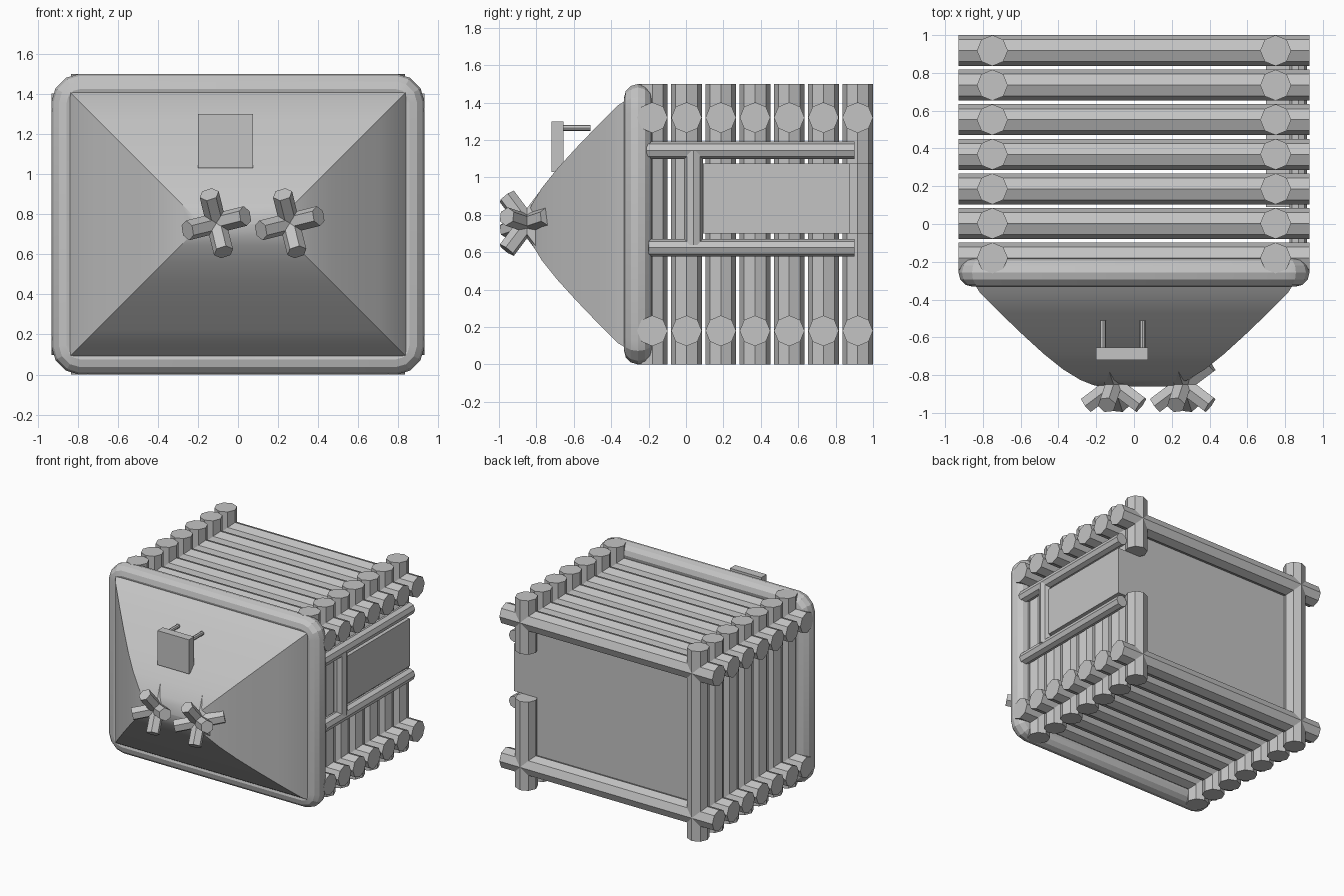
import bpy, bmesh, math
from mathutils import Vector, Matrix

if "Cube" in bpy.data.objects:
    bpy.data.objects.remove(bpy.data.objects["Cube"])

grey = bpy.data.materials.new("plain_grey")
grey.use_nodes = True
grey.diffuse_color = (0.55, 0.55, 0.55, 1)
grey.node_tree.nodes["Principled BSDF"].inputs["Base Color"].default_value = (0.55, 0.55, 0.55, 1)


def finish(name, bm):
    bmesh.ops.recalc_face_normals(bm, faces=bm.faces)
    mesh = bpy.data.meshes.new(name)
    bm.to_mesh(mesh)
    bm.free()
    mesh.materials.append(grey)
    obj = bpy.data.objects.new(name, mesh)
    bpy.context.collection.objects.link(obj)
    return obj


def log(name, start, end, radius, sides=8):
    """Straight faceted log between two points."""
    a, b = Vector(start), Vector(end)
    bm = bmesh.new()
    turn = (b - a).to_track_quat('Z', 'Y').to_matrix().to_4x4()
    bmesh.ops.create_cone(bm, cap_ends=True, segments=sides, radius1=radius, radius2=radius,
                          depth=(b - a).length, matrix=Matrix.Translation((a + b) / 2) @ turn)
    return finish(name, bm)


def box(name, low, high):
    a, b = Vector(low), Vector(high)
    bm = bmesh.new()
    bmesh.ops.create_cube(bm, size=1, matrix=Matrix.Translation((a + b) / 2) @ Matrix.Diagonal((b - a).to_4d()))
    return finish(name, bm)


# Log cage: seven rings of crossed logs
R = 0.082
sill, lintel = 0.70, 1.075
for i in range(7):
    y = -0.18 + i * 0.183
    log("floor_log", (-0.93, y, 0.18), (0.93, y, 0.18), R)
    log("roof_log", (-0.93, y, 1.32), (0.93, y, 1.32), R)
    log("plain_wall_log", (-0.75, y, 0), (-0.75, y, 1.5), R)
    if i < 2:
        log("window_wall_log", (0.75, y, 0), (0.75, y, 1.5), R)
    else:
        log("lower_window_log", (0.75, y, 0), (0.75, y, sill), R)
        log("upper_window_log", (0.75, y, lintel), (0.75, y, 1.5), R)

# Back wall and window
box("back_panel", (-0.75, 0.857, 0.18), (0.75, 0.878, 1.32))
box("window_pane", (0.70, 0.09, sill), (0.885, 0.878, lintel))
log("window_top_rail", (0.87, -0.21, 1.145), (0.87, 0.90, 1.145), 0.047)
log("window_bottom_rail", (0.87, -0.20, 0.625), (0.87, 0.90, 0.625), 0.047)
log("window_upright", (0.87, 0.04, 0.64), (0.87, 0.04, 1.14), 0.05)

# Rounded rim tube around the front
curve = bpy.data.curves.new("front_rim", 'CURVE')
curve.dimensions = '3D'
curve.bevel_depth = 0.075
curve.bevel_resolution = 4
curve.use_fill_caps = False
path = []
corner = 0.07
for k, (sx, sz) in enumerate([(1, 1), (-1, 1), (-1, -1), (1, -1)]):
    for step in range(4):
        t = math.pi / 2 * (k + step / 3)
        path.append((sx * (0.855 - corner) + corner * math.cos(t), -0.257,
                     0.75 + sz * (0.675 - corner) + corner * math.sin(t), 1))
spline = curve.splines.new('POLY')
spline.points.add(len(path) - 1)
for point, co in zip(spline.points, path):
    point.co = co
spline.use_cyclic_u = True
curve.materials.append(grey)
rim = bpy.data.objects.new("front_rim", curve)
bpy.context.collection.objects.link(rim)
bpy.context.view_layer.objects.active = rim
rim.select_set(True)
bpy.ops.object.convert(target='MESH')
bpy.ops.object.shade_smooth_by_angle(angle=math.radians(20))
rim.select_set(False)

# Bulging hipped nose, built from shrinking rectangles
profile = [(0, -0.30), (0.04, -0.365), (0.15, -0.475), (0.27, -0.59), (0.38, -0.69),
           (0.48, -0.77), (0.57, -0.825), (0.64, -0.853), (0.674, -0.86)]
bm = bmesh.new()
rings = []
for inset, y in profile:
    w, h = 0.855 - inset, 0.675 - inset
    rings.append([bm.verts.new((sx * w, y, 0.75 + sz * h))
                  for sx, sz in [(1, 1), (-1, 1), (-1, -1), (1, -1)]])
for a, b in zip(rings, rings[1:]):
    for i in range(4):
        j = (i + 1) % 4
        bm.faces.new((a[i], a[j], b[j], b[i]))
bm.faces.new(rings[-1])
nose = finish("hipped_nose", bm)
nose.select_set(True)
bpy.context.view_layer.objects.active = nose
bpy.ops.object.shade_smooth_by_angle(angle=math.radians(20))
nose.select_set(False)

# Plaque on two pegs
box("plaque", (-0.2, -0.72, 1.03), (0.075, -0.655, 1.3))
for x in (-0.165, 0.045):
    log("plaque_peg", (x, -0.66, 1.265), (x, -0.51, 1.265), 0.016)

# Two knots of crossed short bars on the nose tip
for x in (-0.108, 0.258):
    centre = Vector((x, -0.85, 0.755))
    for k in range(4):
        t = math.radians(14 + 90 * k)
        arm = Vector((0.148 * math.cos(t), -0.108, 0.148 * math.sin(t)))
        log("knot_bar", centre - arm, centre + arm, 0.05, 6)
